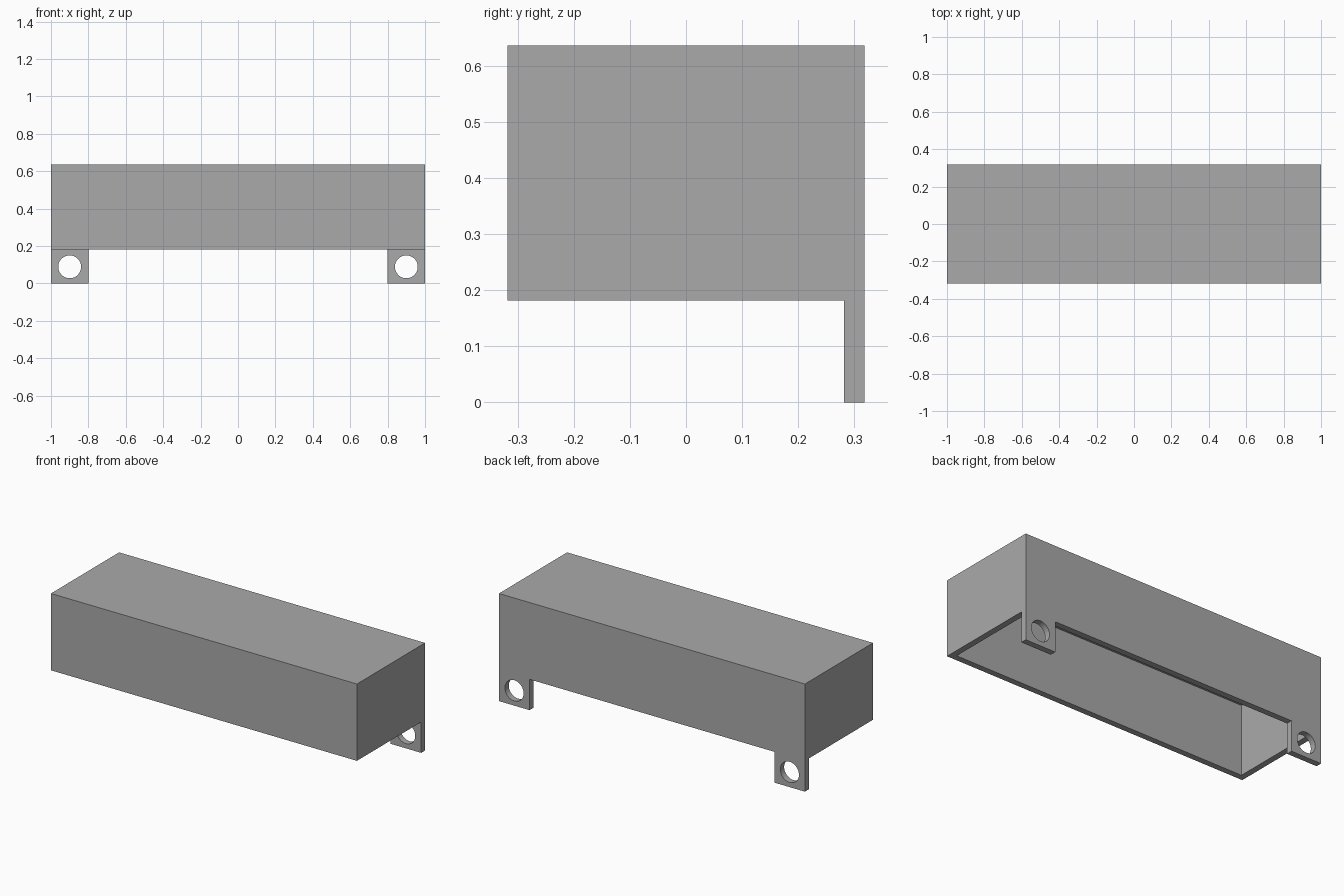
import bpy
import math

if "Cube" in bpy.data.objects:
    bpy.data.objects.remove(bpy.data.objects["Cube"], do_unlink=True)

# Main dimensions
LENGTH, DEPTH, HEIGHT = 2.0, 0.636, 0.636
WALL = 0.036
TAB = 0.182          # tab height
TAB_WIDTH = 0.2
HOLE_RADIUS = 0.061
HX, HY = LENGTH / 2, DEPTH / 2
INNER_Y = HY - WALL
OUT = 0.1            # cutter overshoot

grey = bpy.data.materials.new("plain grey")
grey.use_nodes = True
colour = (0.4, 0.4, 0.4, 1)
grey.diffuse_color = colour
grey.node_tree.nodes["Principled BSDF"].inputs["Base Color"].default_value = colour


def box(name, low, high):
    """Box between two opposite corners."""
    centre = [(a + b) / 2 for a, b in zip(low, high)]
    bpy.ops.mesh.primitive_cube_add(size=1, location=centre)
    obj = bpy.context.object
    obj.name = name
    obj.scale = [b - a for a, b in zip(low, high)]
    bpy.ops.object.transform_apply(location=True, rotation=True, scale=True)
    return obj


def cut(target, cutter):
    """Subtract the cutter from the target, then remove the cutter."""
    cutter.hide_render = True
    mod = target.modifiers.new("cut", 'BOOLEAN')
    mod.operation = 'DIFFERENCE'
    mod.solver = 'EXACT'
    mod.object = cutter
    bpy.context.view_layer.objects.active = target
    bpy.ops.object.modifier_apply(modifier=mod.name)
    bpy.data.objects.remove(cutter, do_unlink=True)


# Cover, starting as a full block
cover = box("cover", (-HX, -HY, 0), (HX, HY, HEIGHT))

# Space below the shell, in front of the tabs
cut(cover, box("front_clearance", (-HX - OUT, -HY - OUT, -OUT), (HX + OUT, INNER_Y, TAB)))

# Gap between the two tabs
gap = HX - TAB_WIDTH
cut(cover, box("tab_gap", (-gap, INNER_Y - OUT, -OUT), (gap, HY + OUT, TAB)))

# Open-bottomed cavity
cut(cover, box("cavity", (-HX + WALL, -HY + WALL, TAB - OUT),
               (HX - WALL, INNER_Y, HEIGHT - WALL)))

# Screw hole through each tab
for side in (-1, 1):
    bpy.ops.mesh.primitive_cylinder_add(
        vertices=48, radius=HOLE_RADIUS, depth=WALL + OUT,
        location=(side * (HX - TAB_WIDTH / 2), HY - WALL / 2, TAB / 2 - 0.002),
        rotation=(math.pi / 2, 0, 0))
    cut(cover, bpy.context.object)

# Flat walls, smooth hole rims
cover.data.materials.clear()
cover.data.materials.append(grey)
bpy.ops.object.select_all(action='DESELECT')
cover.select_set(True)
bpy.context.view_layer.objects.active = cover
bpy.ops.object.shade_smooth_by_angle(angle=math.radians(30))
